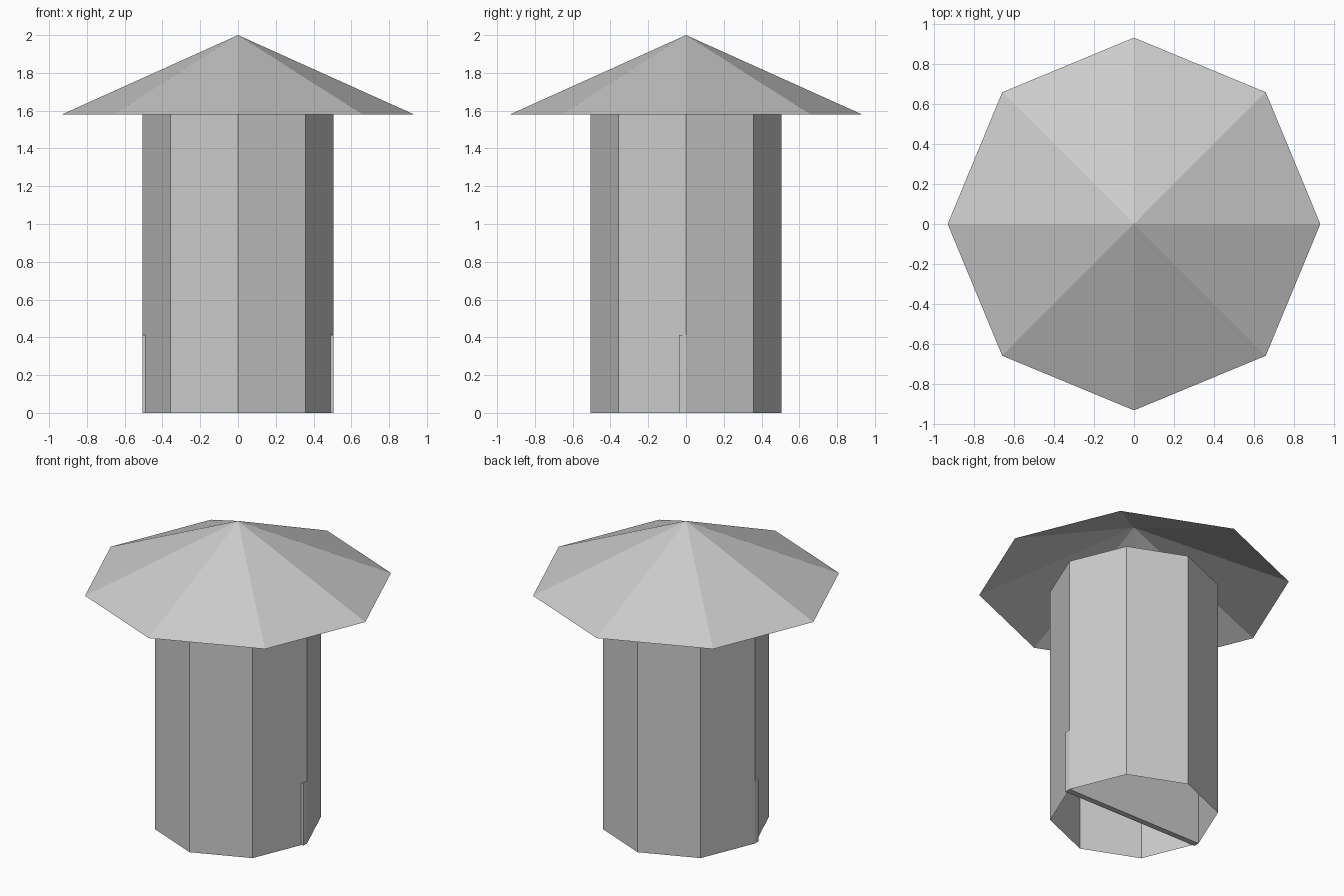
import bpy

if "Cube" in bpy.data.objects:
    bpy.data.objects.remove(bpy.data.objects["Cube"])

EAVES = 1.58   # height where the walls stop and the roof begins


def open_cone(name, r_bottom, r_top, z0, z1):
    """Eight-sided open shell with corners on the x and y axes."""
    bpy.ops.mesh.primitive_cone_add(
        vertices=8, radius1=r_bottom, radius2=r_top, depth=z1 - z0,
        end_fill_type='NOTHING', location=(0, 0, (z0 + z1) / 2))
    bpy.context.object.name = name
    return bpy.context.object


# Octagonal wall, open at both ends
open_cone("tower_wall", 0.505, 0.505, 0, EAVES)

# Overhanging octagonal roof, open underneath
open_cone("roof", 0.932, 0, EAVES, 2.0)

# Thin upright board across the inside at the bottom, just in front of centre
bpy.ops.mesh.primitive_cube_add(size=1, location=(0, -0.019, 0.206))
divider = bpy.context.object
divider.name = "divider_board"
divider.scale = (1.01, 0.038, 0.412)
bpy.ops.object.transform_apply(location=False, rotation=False, scale=True)
